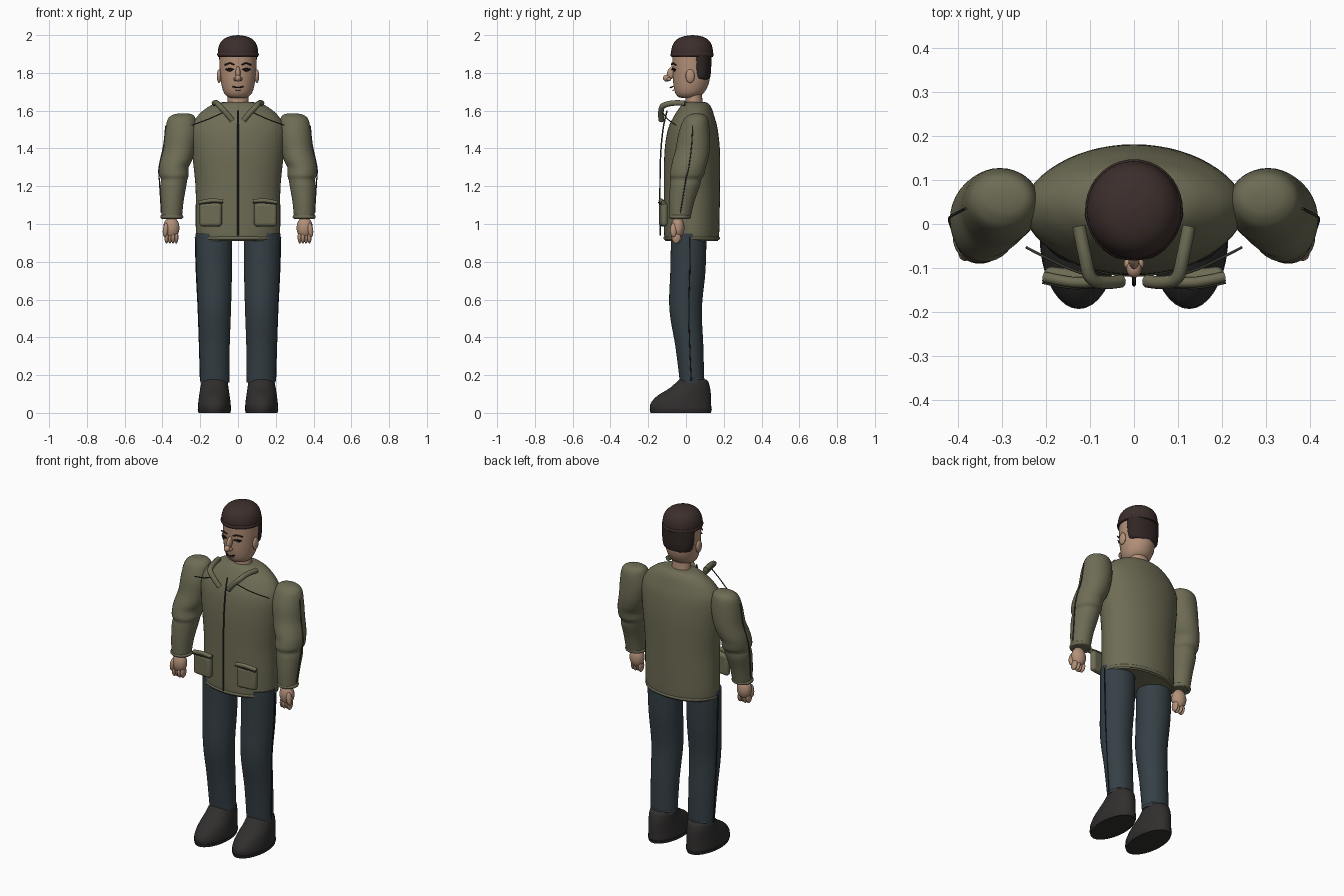
import bpy, bmesh, math
from mathutils import Vector


def mat(name, r, g, b):
    m = bpy.data.materials.new(name)
    m.diffuse_color = (r, g, b, 1)
    return m


COAT = mat("olive", .155, .15, .09)
SEAM = mat("dark_olive", .04, .04, .03)
JEANS = mat("denim", .035, .05, .06)
STITCH = mat("dark_denim", .012, .016, .02)
SHOE = mat("black_leather", .03, .028, .027)
WOOL = mat("dark_wool", .045, .028, .025)
HAIR = mat("hair", .03, .02, .018)
SKIN = mat("skin", .45, .28, .19)
INK = mat("ink", .015, .01, .01)


def finish(name, bm, m, angle=50):
    bmesh.ops.recalc_face_normals(bm, faces=bm.faces)
    me = bpy.data.meshes.new(name)
    bm.to_mesh(me)
    bm.free()
    me.shade_smooth()
    me.set_sharp_from_angle(angle=math.radians(angle))
    me.materials.append(m)
    ob = bpy.data.objects.new(name, me)
    bpy.context.collection.objects.link(ob)
    return ob


def spline(rows, steps=5):
    """Smooth curve through rows of numbers."""
    out = []
    for i in range(len(rows) - 1):
        p = [rows[max(0, min(len(rows) - 1, i + k))] for k in (-1, 0, 1, 2)]
        for j in range(steps):
            t = j / steps
            out.append([.5 * (2 * b + (c - a) * t + (2 * a - 5 * b + 4 * c - d) * t * t
                              + (3 * b - a - 3 * c + d) * t ** 3) for a, b, c, d in zip(*p)])
    return out + [list(rows[-1])]


def loft(name, rows, m, s=1, n=36, x0=0):
    """Stack of ellipses: each row is z, centre x, centre y, radius x, radius y."""
    bm = bmesh.new()
    rings = []
    for z, cx, cy, rx, ry in spline(rows):
        rings.append([bm.verts.new((s * (cx + x0) + max(rx, .001) * math.cos(2 * math.pi * k / n),
                                    cy + max(ry, .001) * math.sin(2 * math.pi * k / n), z)) for k in range(n)])
    for a, b in zip(rings, rings[1:]):
        for k in range(n):
            bm.faces.new((a[k], a[(k + 1) % n], b[(k + 1) % n], b[k]))
    bm.faces.new(rings[0])
    bm.faces.new(rings[-1])
    return finish(name, bm, m)


def ball(name, loc, size, m, rot=(0, 0, 0)):
    bm = bmesh.new()
    bmesh.ops.create_uvsphere(bm, u_segments=20, v_segments=12, radius=1)
    ob = finish(name, bm, m)
    ob.location, ob.scale, ob.rotation_euler = loc, size, rot
    return ob


def tube(name, pts, r, m, s=1, smooth=True):
    cu = bpy.data.curves.new(name, 'CURVE')
    cu.dimensions = '3D'
    cu.bevel_depth, cu.bevel_resolution, cu.use_fill_caps = r, 3, True
    pts = spline(pts) if smooth else pts
    sp = cu.splines.new('POLY')
    sp.points.add(len(pts) - 1)
    for p, q in zip(sp.points, pts):
        p.co = (s * q[0], q[1], q[2], 1)
    sp.use_smooth = True
    cu.materials.append(m)
    ob = bpy.data.objects.new(name, cu)
    bpy.context.collection.objects.link(ob)
    return ob


def ring(name, loc, rx, ry, r, m):
    pts = [(loc[0] + rx * math.cos(a * math.pi / 20), loc[1] + ry * math.sin(a * math.pi / 20), loc[2])
           for a in range(40)]
    ob = tube(name, pts, r, m, smooth=False)
    ob.data.splines[0].use_cyclic_u = True
    return ob


# coat body
loft("coat_body", [(.91, 0, .03, .21, .138), (.935, 0, .03, .222, .145), (1.05, 0, .031, .224, .147),
                   (1.2, 0, .032, .225, .148), (1.38, 0, .033, .243, .147), (1.5, 0, .036, .248, .132),
                   (1.57, 0, .043, .215, .107), (1.615, 0, .05, .165, .085), (1.638, 0, .052, .12, .066),
                   (1.645, 0, .052, .08, .05)], COAT, n=56)
ring("coat_hem", (0, .03, .925), .215, .141, .009, COAT)
tube("zip", [(0, -.1, 1.6), (0, -.122, 1.5), (0, -.135, 1.35), (0, -.138, 1.15), (0, -.137, .94)], .004, SEAM)

# head, neck, hair, cap
loft("neck", [(1.6, 0, .045, .06, .05), (1.64, 0, .043, .056, .045), (1.72, 0, .04, .054, .043)], SKIN)
loft("head", [(1.668, 0, .01, .035, .035), (1.675, 0, .013, .057, .056), (1.7, 0, .02, .077, .079),
              (1.75, 0, .027, .09, .095), (1.82, 0, .029, .097, .1), (1.9, 0, .03, .099, .102)], SKIN)
loft("hair", [(1.765, 0, .075, .07, .045), (1.775, 0, .075, .088, .053), (1.82, 0, .073, .097, .06),
              (1.9, 0, .07, .1, .066)], HAIR)
loft("cap", [(1.885, 0, .032, .106, .11), (1.92, 0, .032, .106, .11), (1.955, 0, .033, .096, .1),
             (1.98, 0, .034, .074, .078), (1.994, 0, .035, .042, .045), (2.0, 0, .035, .003, .003)], WOOL)
ring("cap_band", (0, .032, 1.897), .099, .103, .012, WOOL)

# nose and mouth
ball("nose_bridge", (0, -.078, 1.8), (.013, .022, .036), SKIN, (-.35, 0, 0))
ball("nose_tip", (0, -.102, 1.772), (.017, .02, .018), SKIN)
tube("mouth", [(-.028, -.07, 1.727), (0, -.083, 1.722), (.028, -.07, 1.727)], .0035, INK)
tube("lower_lip", [(-.014, -.066, 1.709), (0, -.07, 1.707), (.014, -.066, 1.709)], .003, SKIN)

SLEEVE = [(1.585, .29, .058, .025, .018), (1.577, .293, .057, .055, .043), (1.55, .298, .052, .076, .066),
          (1.48, .3, .043, .087, .083), (1.4, .31, .036, .085, .09), (1.34, .326, .023, .084, .094),
          (1.3, .339, .013, .078, .092), (1.26, .339, .005, .078, .091), (1.235, .338, 0, .07, .081),
          (1.2, .343, -.006, .069, .079), (1.12, .348, -.022, .06, .067), (1.03, .35, -.032, .053, .055)]
LEG = [(.95, .128, .015, .097, .094), (.75, .126, .01, .094, .093), (.55, .124, -.002, .087, .086),
       (.35, .124, .018, .08, .074), (.16, .122, .032, .076, .064)]
BOOT = [(.008, .125, -.028, .08, .156), (.02, .125, -.028, .087, .162), (.05, .125, -.027, .086, .16),
        (.09, .125, -.01, .081, .142), (.13, .125, .02, .075, .108), (.165, .124, .035, .069, .083),
        (.178, .124, .036, .06, .07)]

for s, side in ((1, "left"), (-1, "right")):
    # face halves
    ball(side + "_ear", (s * .1, .022, 1.783), (.012, .024, .036), SKIN)
    ball(side + "_nostril", (s * .014, -.09, 1.767), (.009, .012, .01), SKIN)
    ball(side + "_eye", (s * .043, -.061, 1.815), (.017, .008, .007), INK)
    tube(side + "_eyelid", [(.022, -.073, 1.817), (.043, -.07, 1.823), (.066, -.056, 1.818)], .003, INK, s)
    tube(side + "_eyebrow", [(.02, -.076, 1.843), (.043, -.072, 1.851), (.07, -.054, 1.842)], .004, HAIR, s)

    # collar and yoke seam
    tube(side + "_collar", [(.125, -.005, 1.64), (.112, -.07, 1.64), (.098, -.122, 1.625), (.065, -.133, 1.59),
                            (.03, -.13, 1.548)], .015, COAT, s)
    tube(side + "_yoke_seam", [(.06, -.13, 1.6), (.15, -.1, 1.558), (.245, -.053, 1.523)], .003, SEAM, s)

    # pockets
    bm = bmesh.new()
    bmesh.ops.create_cube(bm, size=1)
    bmesh.ops.scale(bm, vec=(.12, .036, .125), verts=bm.verts)
    pocket = finish(side + "_pocket", bm, COAT)
    pocket.location = (s * .145, -.12, 1.05)
    pocket.rotation_euler = (0, 0, s * .12)
    bv = pocket.modifiers.new("round", 'BEVEL')
    bv.width, bv.segments = .017, 4
    tube(side + "_pocket_flap", [(.08, -.132, 1.118), (.14, -.132, 1.124), (.205, -.12, 1.112)], .012, COAT, s)
    tube(side + "_pocket_seam", [(.078, -.142, 1.113), (.14, -.145, 1.113), (.208, -.133, 1.105)], .003, SEAM, s)

    # sleeve, cuff and seam
    loft(side + "_sleeve", SLEEVE, COAT, s)
    ring(side + "_cuff", (s * .35, -.032, 1.038), .05, .047, .011, COAT)
    tube(side + "_sleeve_seam", [(.383, .035, 1.52), (.393, .03, 1.42), (.418, .015, 1.3), (.417, 0, 1.24),
                                 (.41, -.018, 1.13), (.406, -.03, 1.06)], .003, SEAM, s)

    # hand
    ball(side + "_palm", (s * .353, -.044, .98), (.043, .036, .058), SKIN)
    for k in range(4):
        ball(side + "_finger", (s * (.327 + .017 * k), -.046 - .006 * (k % 2), .93), (.0115, .024, .033), SKIN)
    ball(side + "_thumb", (s * .383, -.066, .968), (.015, .018, .038), SKIN, (0, -s * .12, 0))

    # leg, seam and shoe
    loft(side + "_trouser_leg", LEG, JEANS, s)
    tube(side + "_trouser_seam", [(.226, .022, .93), (.221, .02, .75), (.211, .015, .55), (.204, .02, .35),
                                  (.199, .028, .17)], .003, STITCH, s)
    ring(side + "_trouser_cuff", (s * .122, .032, .18), .072, .06, .006, JEANS)
    loft(side + "_shoe", BOOT, SHOE, s)
    loft(side + "_sole", [(0, .125, -.028, .084, .16), (.018, .125, -.028, .089, .165)], SHOE, s)
